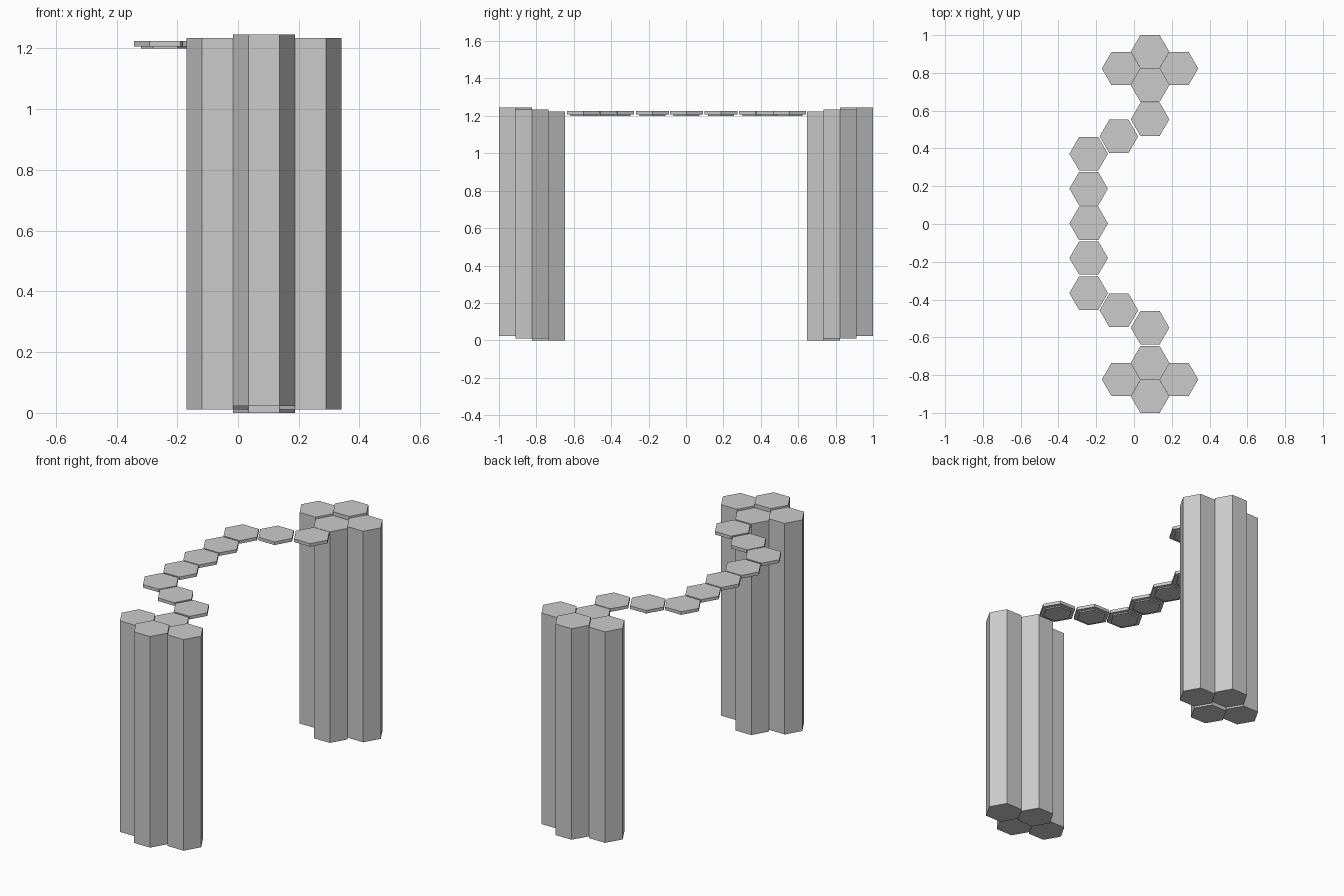
import bpy

if "Cube" in bpy.data.objects:
    bpy.data.objects.remove(bpy.data.objects["Cube"])

R = 0.102  # hexagon corner radius


def hex_prism(name, x, y, rings):
    """Stack of hexagon rings (radius, z) from bottom to top, corners along x."""
    from math import cos, sin, pi
    verts = [(r * cos(i * pi / 3), r * sin(i * pi / 3), z)
             for r, z in rings for i in range(6)]
    faces = [tuple(range(5, -1, -1)), tuple(range(len(verts) - 6, len(verts)))]
    for k in range(len(rings) - 1):
        for i in range(6):
            a, b = k * 6 + i, k * 6 + (i + 1) % 6
            faces.append((a, b, b + 6, a + 6))
    mesh = bpy.data.meshes.new(name)
    mesh.from_pydata(verts, [], faces)
    obj = bpy.data.objects.new(name, mesh)
    obj.location = (x, y, 0)
    bpy.context.collection.objects.link(obj)
    return obj


# End pillars: four tall hexagonal columns each, stepping up towards the outside
columns = [("inner", 0.085, 0.735, 0.0), ("left", -0.068, 0.823, 0.011),
           ("right", 0.238, 0.823, 0.011), ("outer", 0.085, 0.912, 0.022)]
for end, s in (("front", -1), ("back", 1)):
    for label, x, y, z in columns:
        hex_prism(f"{end}_{label}_column", x, s * y, [(R, z), (R, z + 1.224)])

# Walkway: thin hexagonal tiles with a smaller raised pad underneath
tiles = [(0.085, 0.554), (-0.08, 0.464), (-0.24, 0.372), (-0.24, 0.187),
         (-0.24, 0.003), (-0.24, -0.18), (-0.24, -0.366), (-0.08, -0.457),
         (0.085, -0.549)]
for n, (x, y) in enumerate(tiles):
    hex_prism(f"walkway_tile_{n + 1}", x, y,
              [(0.08, 1.2), (0.08, 1.207), (R, 1.207), (R, 1.225)])
